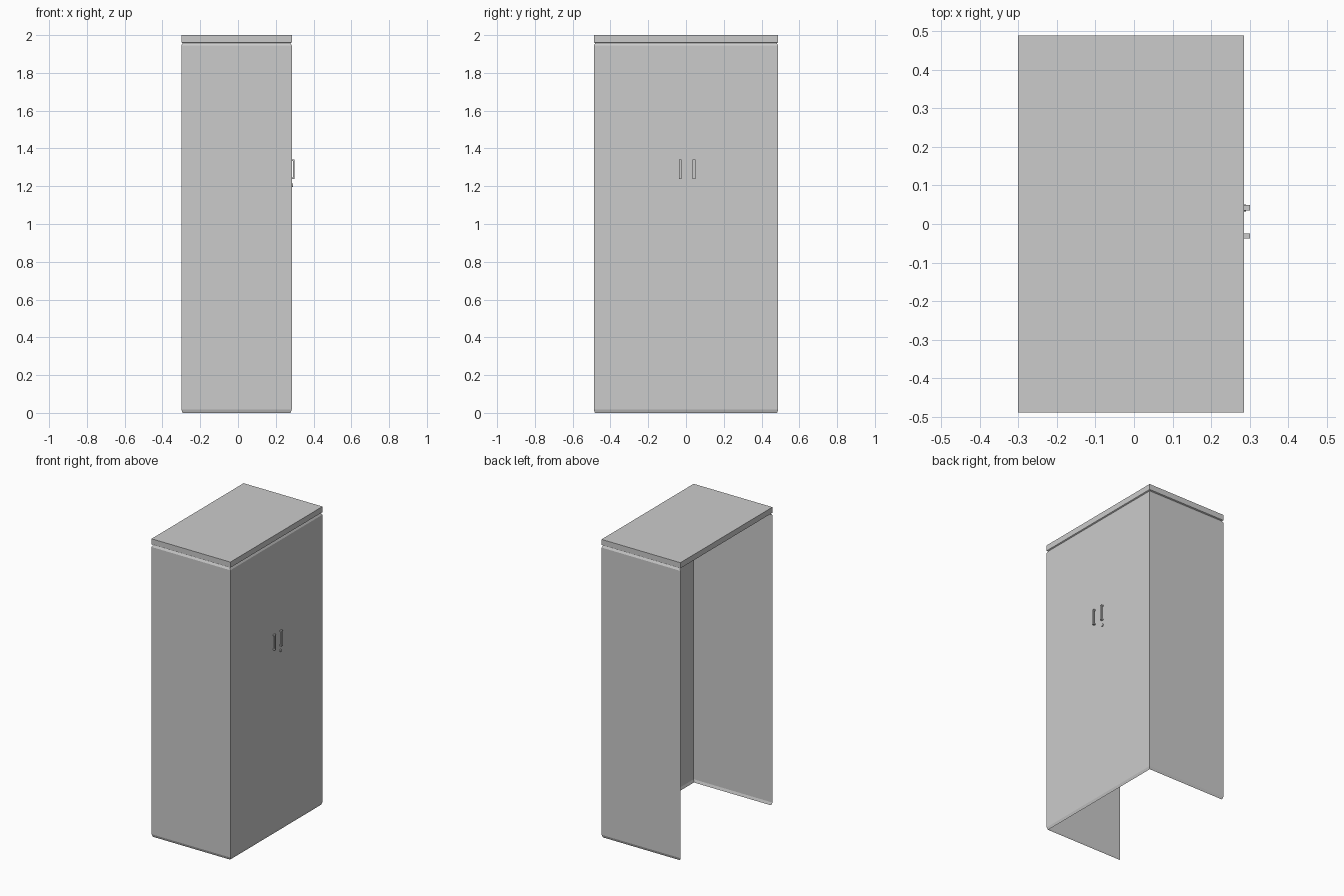
import bpy, bmesh, math

if "Cube" in bpy.data.objects:
    bpy.data.objects.remove(bpy.data.objects["Cube"])

X0, X1, Y = -0.30, 0.285, 0.488


def new_object(name, bm):
    mesh = bpy.data.meshes.new(name)
    bm.to_mesh(mesh)
    bm.free()
    obj = bpy.data.objects.new(name, mesh)
    bpy.context.collection.objects.link(obj)
    return obj


def shell(name, rings, sides, cap=False):
    """Rectangular rings (z, inset) joined by single-sheet walls on the given sides."""
    bm = bmesh.new()
    loops = []
    for z, d in rings:
        corners = [(X0 + d, -Y + d), (X1 - d, -Y + d), (X1 - d, Y - d), (X0 + d, Y - d)]
        loops.append([bm.verts.new((x, y, z)) for x, y in corners])
    for a, b in zip(loops, loops[1:]):
        for i in sides:
            j = (i + 1) % 4
            bm.faces.new((a[i], a[j], b[j], b[i]))
    if cap:
        bm.faces.new(loops[-1])
    return new_object(name, bm)


# Body: two sides and the door front, open at the back and underneath
shell("cabinet_body", [(0, 0.006), (0.018, 0), (1.945, 0), (1.958, 0.007)], (0, 1, 2))
# Top slab with a rim all round and a recessed joint below it
shell("cabinet_top", [(1.958, 0.007), (1.962, 0), (2.0, 0)], (0, 1, 2, 3), cap=True)


def handle(name, y):
    """U-shaped pull extruded across its width."""
    a, b, c = X1 - 0.001, 0.292, 0.30
    z0, z1, t = 1.238, 1.342, 0.008
    profile = [(a, z0), (c, z0), (c, z1), (a, z1), (a, z1 - t), (b, z1 - t), (b, z0 + t), (a, z0 + t)]
    bm = bmesh.new()
    face = bm.faces.new([bm.verts.new((x, y - 0.007, z)) for x, z in profile])
    new = bmesh.ops.extrude_face_region(bm, geom=[face])["geom"]
    bmesh.ops.translate(bm, verts=[v for v in new if isinstance(v, bmesh.types.BMVert)], vec=(0, 0.014, 0))
    bmesh.ops.recalc_face_normals(bm, faces=bm.faces)
    return new_object(name, bm)


# Door pulls
handle("left_handle", -0.031)
handle("right_handle", 0.042)

# Round lock
bpy.ops.mesh.primitive_cylinder_add(vertices=20, radius=0.009, depth=0.006,
                                    location=(X1 + 0.002, 0.042, 1.205),
                                    rotation=(0, math.pi / 2, 0))
lock = bpy.context.object
lock.name = "lock"
bpy.ops.object.shade_smooth_by_angle(angle=math.radians(40))
